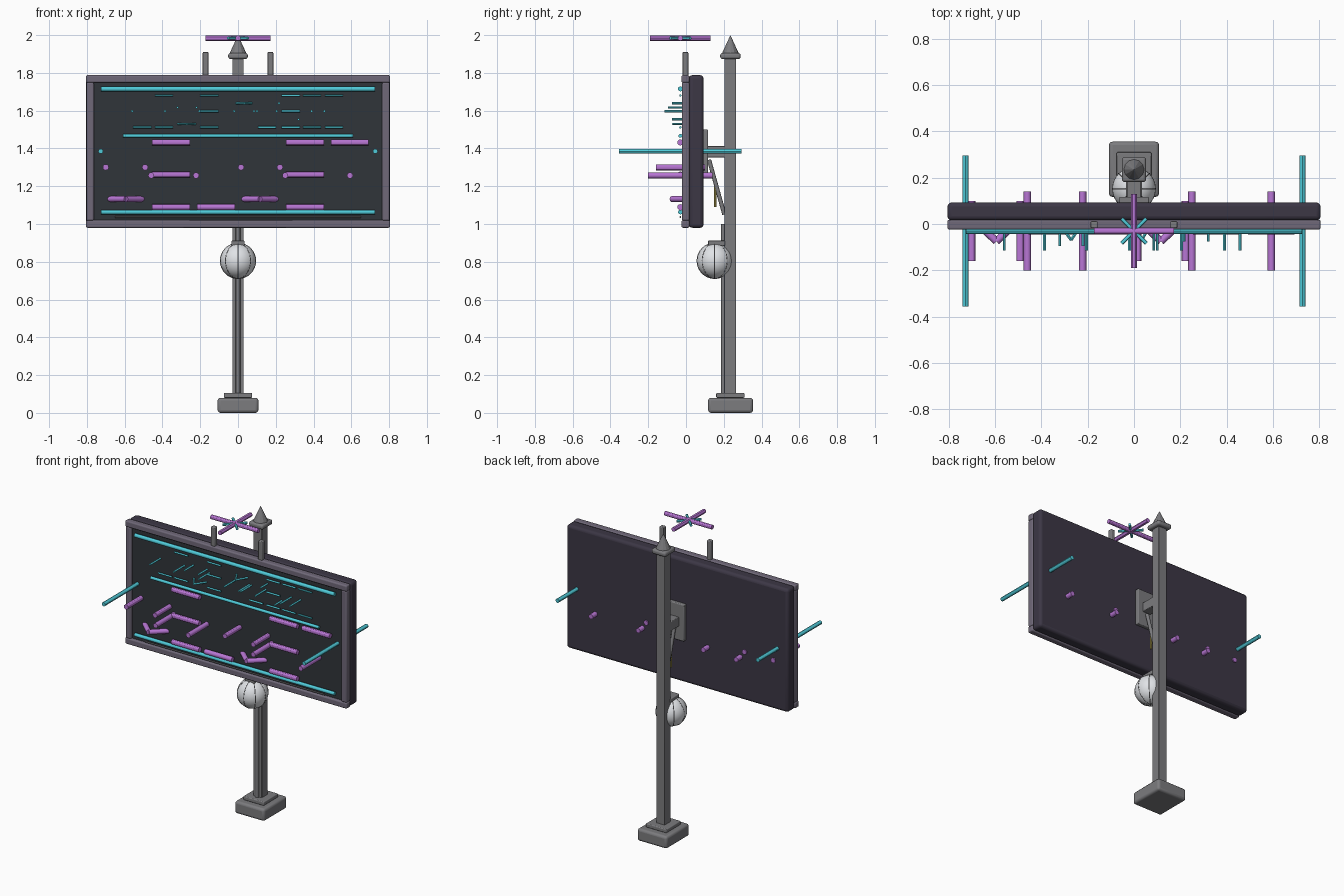
import bpy
import math
from mathutils import Vector

if "Cube" in bpy.data.objects:
    bpy.data.objects.remove(bpy.data.objects["Cube"])


def material(name, rgb):
    m = bpy.data.materials.new(name)
    m.diffuse_color = (*rgb, 1)
    m.use_nodes = True
    m.node_tree.nodes["Principled BSDF"].inputs["Base Color"].default_value = m.diffuse_color
    return m


PURPLE = material("purple_glow", (0.48, 0.18, 0.66))
CYAN = material("cyan_glow", (0.08, 0.60, 0.70))
CASE = material("dark_case", (0.045, 0.038, 0.06))
BOARD = material("charcoal_board", (0.03, 0.035, 0.042))
TRIM = material("trim", (0.16, 0.14, 0.19))
STEEL = material("steel", (0.20, 0.20, 0.21))
GLASS = material("white_glass", (0.75, 0.77, 0.80))
BRASS = material("brass", (0.55, 0.45, 0.10))


def finish(name, mat):
    o = bpy.context.object
    o.name = name
    o.data.materials.append(mat)
    return o


def box(name, lo, hi, mat, bevel=0.0):
    """Box between two corners, with optional rounded edges."""
    lo, hi = Vector(lo), Vector(hi)
    bpy.ops.mesh.primitive_cube_add(size=1, location=(lo + hi) / 2)
    o = finish(name, mat)
    o.scale = hi - lo
    bpy.ops.object.transform_apply(location=False, rotation=False, scale=True)
    if bevel:
        b = o.modifiers.new("bevel", 'BEVEL')
        b.width, b.segments = bevel, 3
        bpy.ops.object.shade_smooth_by_angle()
    return o


def rod(name, a, b, r, mat, sides=12):
    """Closed cylinder from point a to point b."""
    a, b = Vector(a), Vector(b)
    d = b - a
    bpy.ops.mesh.primitive_cylinder_add(vertices=sides, radius=r, depth=d.length, location=(a + b) / 2)
    o = finish(name, mat)
    o.rotation_euler = d.to_track_quat('Z', 'Y').to_euler()
    bpy.ops.object.shade_smooth_by_angle()
    return o


TY = -0.03  # depth plane the tubes are centred on


def across(name, x0, x1, z, r, mat):
    rod(name, (x0, TY, z), (x1, TY, z), r, mat)


def through(name, x, z, half, r, mat):
    rod(name, (x, TY - half, z), (x, TY + half, z), r, mat)


def vee(name, x0, x1, z, depth, r, mat):
    mid = (x0 + x1) / 2
    for x in (x0, x1):
        rod(name, (x, TY + depth, z), (mid, TY - depth, z), r, mat)


# Post, stepped base and conduit
PY = 0.235
box("base_block", (-0.108, 0.117, 0), (0.108, 0.355, 0.08), STEEL, 0.015)
box("base_step", (-0.075, PY - 0.075, 0.08), (0.075, PY + 0.075, 0.105), STEEL, 0.005)
box("post", (-0.03, 0.203, 0.1), (0.03, 0.265, 1.88), STEEL, 0.003)
rod("conduit", (0, 0.198, 0.1), (0, 0.198, 1.0), 0.012, STEEL)

# Pointed post top
box("post_cap", (-0.052, PY - 0.054, 1.873), (0.052, PY + 0.054, 1.905), STEEL, 0.012)
bpy.ops.mesh.primitive_cone_add(vertices=12, radius1=0.046, radius2=0, depth=0.1, location=(0, PY, 1.95))
finish("finial", STEEL)

# Sign case, face board and frame
box("sign_case", (-0.805, 0.016, 0.98), (0.805, 0.093, 1.788), CASE, 0.018)
box("face_board", (-0.77, -0.005, 1.01), (0.77, 0.03, 1.76), BOARD)
for z in (0.98, 1.748):
    box("frame_rail", (-0.805, -0.024, z), (0.805, 0.018, z + 0.04), TRIM, 0.008)
for s in (-1, 1):
    box("frame_stile", (s * 0.783 - 0.02, -0.022, 1.018), (s * 0.783 + 0.02, 0.018, 1.75), TRIM, 0.008)
    box("top_peg", (s * 0.172 - 0.015, -0.018, 1.785), (s * 0.172 + 0.015, 0.012, 1.91), STEEL, 0.005)

# Mounting bracket
box("mount_plate", (-0.065, 0.09, 1.26), (0.065, 0.117, 1.5), STEEL, 0.005)
box("mount_arm", (-0.03, 0.11, 1.352), (0.03, 0.21, 1.413), STEEL, 0.004)
rod("mount_strut", (0, 0.122, 1.34), (0, 0.203, 1.05), 0.011, STEEL)
rod("brass_pin", (0, 0.155, 1.09), (0, 0.155, 1.24), 0.006, BRASS)

# Globe lamp with ribs and hanger
C = (0, 0.152, 0.805)
bpy.ops.mesh.primitive_uv_sphere_add(segments=32, ring_count=16, radius=0.094, location=C)
finish("lamp_globe", GLASS)
bpy.ops.object.shade_smooth()
for i in range(4):
    bpy.ops.mesh.primitive_torus_add(major_radius=0.093, minor_radius=0.003, major_segments=32, minor_segments=6,
                                     location=C, rotation=(math.pi / 2, 0, i * math.pi / 4))
    finish("lamp_rib", STEEL)
box("lamp_hanger", (-0.035, 0.117, 0.885), (0.035, 0.207, 0.912), STEEL, 0.005)

# Long cyan border tubes
for z, half, r in ((1.715, 0.725, 0.013), (1.467, 0.61, 0.01), (1.063, 0.725, 0.012)):
    across("border_tube", -half, half, z, r, CYAN)
rod("wire", (-0.65, -0.03, 1.037), (0.65, -0.03, 1.037), 0.005, STEEL)
for s in (-1, 1):
    through("side_tube", s * 0.727, 1.385, 0.325, 0.013, CYAN)

# Short cyan tubes, rows across then rods facing forward
for z, starts in ((1.68, (-0.44, -0.20, 0.23, 0.343, 0.46)), (1.597, (-0.20, 0.23)),
                  (1.512, (-0.555, -0.44, -0.20, 0.105, 0.23, 0.343, 0.46))):
    for x in starts:
        across("cyan_bar", x, x + 0.097, z, 0.006, CYAN)
for x in (-0.56, -0.386, -0.205, -0.02, 0.085, 0.10, 0.205, 0.39, 0.457):
    through("cyan_rod", x, 1.597, 0.084, 0.006, CYAN)
for x, z, half in ((-0.32, 1.617, 0.065), (-0.22, 1.617, 0.065), (0.217, 1.639, 0.045), (0.32, 1.554, 0.045)):
    through("cyan_rod", x, z, half, 0.006, CYAN)
vee("cyan_vee", -0.015, 0.08, 1.639, 0.04, 0.006, CYAN)
vee("cyan_vee", -0.325, -0.218, 1.53, 0.04, 0.006, CYAN)

# Thick purple tubes
for z, starts in ((1.432, (-0.455, 0.255, 0.492)), (1.262, (-0.455, 0.255)), (1.089, (-0.455, -0.217, 0.255))):
    for x in starts:
        across("purple_bar", x, x + 0.2, z, 0.016, PURPLE)
for z, half, xs in ((1.30, 0.13, (-0.70, -0.492, 0.016, 0.222)), (1.257, 0.17, (-0.46, -0.222, 0.25, 0.593))):
    for x in xs:
        through("purple_rod", x, z, half, 0.016, PURPLE)
for x in (-0.69, 0.02):
    vee("purple_vee", x, x + 0.193, 1.132, 0.045, 0.016, PURPLE)

# Star of crossed tubes on top
across("star_long", -0.172, 0.172, 1.984, 0.014, PURPLE)
through("star_long", 0, 1.984, 0.16, 0.014, PURPLE)
for s in (-1, 1):
    rod("star_short", (-0.053, TY - s * 0.053, 1.984), (0.053, TY + s * 0.053, 1.984), 0.008, CYAN)
